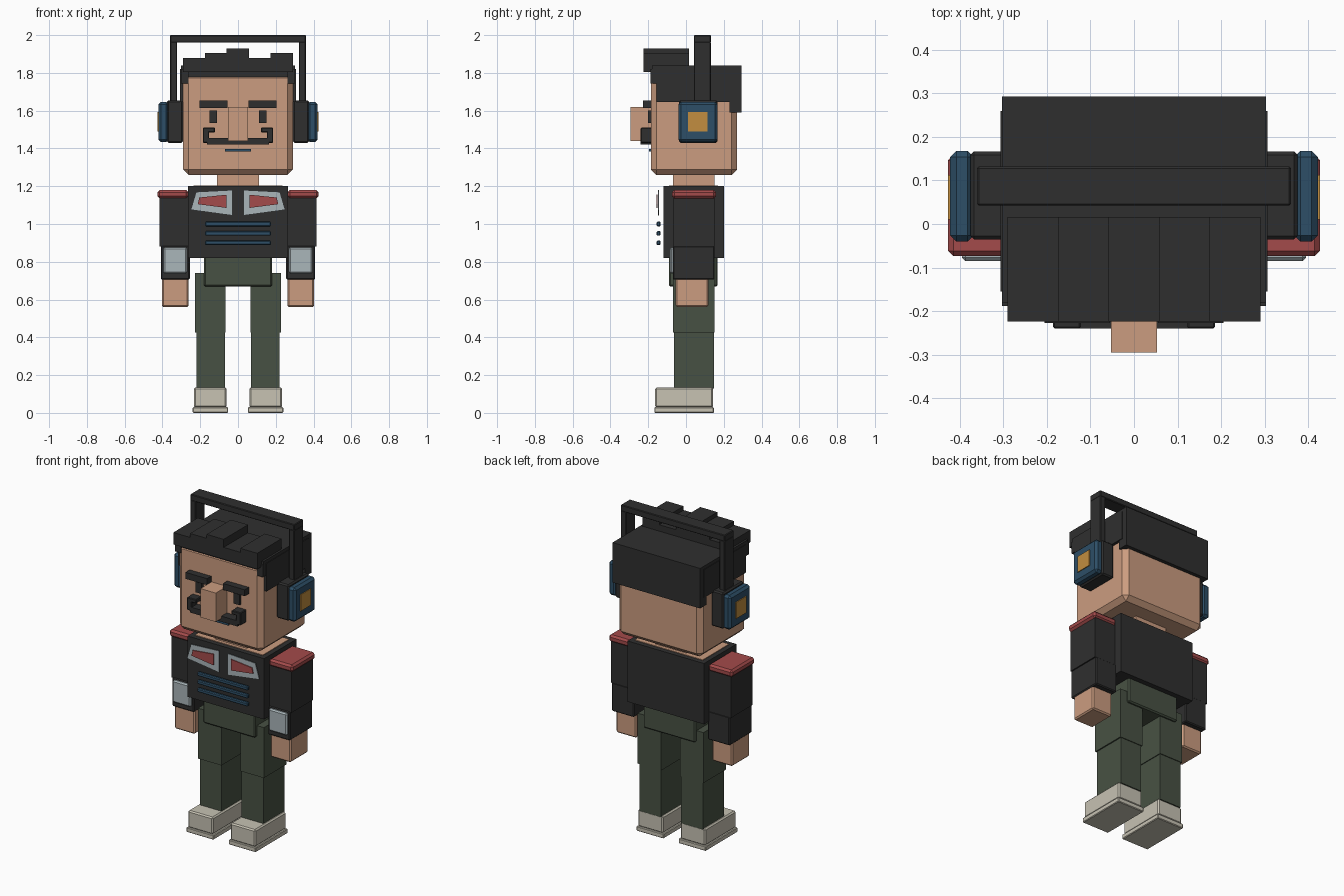
import bpy

if "Cube" in bpy.data.objects:
    bpy.data.objects.remove(bpy.data.objects["Cube"], do_unlink=True)


def material(name, r, g, b):
    m = bpy.data.materials.new(name)
    m.use_nodes = True
    m.diffuse_color = (r, g, b, 1)
    m.node_tree.nodes["Principled BSDF"].inputs["Base Color"].default_value = (r, g, b, 1)
    return m


skin = material("skin", .60, .335, .215)
black = material("charcoal", .028, .028, .028)
green = material("trouser green", .064, .083, .057)
cream = material("shoe cream", .57, .54, .45)
red = material("red", .37, .07, .07)
blue = material("blue", .026, .077, .135)
grey = material("pale grey", .40, .465, .49)
amber = material("amber", .54, .27, .05)


def finish(name, verts, faces, mat, bevel):
    mesh = bpy.data.meshes.new(name)
    mesh.from_pydata(verts, [], faces)
    mesh.materials.append(mat)
    ob = bpy.data.objects.new(name, mesh)
    bpy.context.collection.objects.link(ob)
    if bevel:
        mod = ob.modifiers.new("bevel", "BEVEL")
        mod.width = bevel
        mod.segments = 1
    return ob


def prism(name, outline, y0, y1, mat, bevel=0):
    """Extrude a counter-clockwise front outline of (x, z) points from y0 to y1."""
    n = len(outline)
    verts = [(x, y, z) for y in (y0, y1) for x, z in outline]
    faces = [tuple(range(n)), tuple(reversed(range(n, 2 * n)))]
    faces += [(i, i + n, (i + 1) % n + n, (i + 1) % n) for i in range(n)]
    return finish(name, verts, faces, mat, bevel)


def box(name, x, y, z, mat, bevel=0):
    """Box between the (low, high) limits on each axis."""
    outline = [(x[0], z[0]), (x[1], z[0]), (x[1], z[1]), (x[0], z[1])]
    return prism(name, outline, y[0], y[1], mat, bevel)


def pair(name, x, y, z, mat, bevel=0):
    """The same box on the left (+x) and the right (-x)."""
    box("left_" + name, x, y, z, mat, bevel)
    box("right_" + name, (-x[1], -x[0]), y, z, mat, bevel)


def wide(name, half, y, z, mat, bevel=0):
    """Box centred on x = 0."""
    box(name, (-half, half), y, z, mat, bevel)


# Legs and shoes
pair("shoe_sole", (.052, .24), (-.168, .148), (0, .03), cream, .004)
pair("shoe", (.06, .233), (-.163, .143), (.028, .135), cream, .008)
pair("lower_leg", (.07, .22), (-.063, .147), (.13, .425), green)
pair("upper_leg", (.065, .228), (-.07, .152), (.425, .74), green)
wide("hips", .18, (-.09, .168), (.668, .83), green, .008)

# Torso and neck
wide("torso", .265, (-.12, .2), (.82, 1.2), black)
wide("collar_skin", .235, (-.09, .17), (1.19, 1.204), skin)
wide("neck", .11, (-.07, .15), (1.19, 1.28), skin)

# Chest badge plates and vents
frame = [(.03, 1.045), (.25, 1.075), (.222, 1.17), (.03, 1.18)]
lens = [(.06, 1.085), (.213, 1.105), (.205, 1.14), (.06, 1.155)]
for label, shape, y, mat in (("frame", frame, -.147, grey), ("lens", lens, -.156, red)):
    prism("left_badge_" + label, shape, y, y + .005, mat)
    prism("right_badge_" + label, [(-x, z) for x, z in reversed(shape)], y, y + .005, mat)
for i in range(3):
    z = .9 + i * .05
    wide("chest_vent_%d" % (i + 1), .175, (-.156, -.134), (z - .012, z + .012), blue, .005)

# Arms
pair("upper_arm", (.26, .415), (-.065, .15), (.88, 1.15), black)
pair("shoulder_pad", (.262, .427), (-.074, .158), (1.135, 1.18), red, .012)
pair("forearm", (.255, .408), (-.07, .152), (.705, .885), black, .006)
pair("forearm_plate", (.27, .395), (-.085, -.06), (.738, .876), grey, .008)
pair("hand", (.262, .402), (-.055, .118), (.56, .715), skin, .008)

# Head and face
wide("head", .29, (-.185, .27), (1.26, 1.8), skin, .028)
wide("nose", .053, (-.295, -.17), (1.44, 1.62), skin)
wide("mouth", .07, (-.195, -.184), (1.383, 1.397), blue)
pair("eyebrow", (.055, .205), (-.227, -.18), (1.615, 1.655), black)
pair("eye", (.11, .152), (-.202, -.18), (1.535, 1.6), black)
wide("moustache_bar", .165, (-.24, -.18), (1.42, 1.455), black)
pair("moustache_end", (.153, .186), (-.24, -.18), (1.43, 1.51), black, .004)
pair("moustache_curl", (.122, .18), (-.24, -.18), (1.485, 1.51), black, .004)

# Hair
wide("hair_cap", .303, (-.18, .293), (1.775, 1.84), black)
pair("hair_corner", (.262, .303), (-.188, -.1), (1.745, 1.82), black)
pair("hair_side", (.27, .307), (-.155, .26), (1.645, 1.82), black)
wide("hair_back", .303, (.23, .293), (1.59, 1.84), black)
edges = (-.29, -.175, -.06, .058, .173, .29)
for i, top in enumerate((1.88, 1.905, 1.93, 1.88, 1.905)):
    box("fringe_%d" % (i + 1), (edges[i], edges[i + 1]), (-.224, .016), (1.805, top), black)

# Headphones
wide("headband", .36, (.042, .132), (1.96, 2), black, .004)
pair("headband_post", (.322, .36), (.042, .132), (1.64, 1.965), black, .004)
pair("ear_cushion", (.29, .375), (-.036, .167), (1.43, 1.655), black, .008)
pair("ear_cup", (.368, .422), (-.04, .168), (1.433, 1.647), blue, .014)
pair("ear_cup_light", (.418, .427), (.01, .113), (1.49, 1.592), amber)
